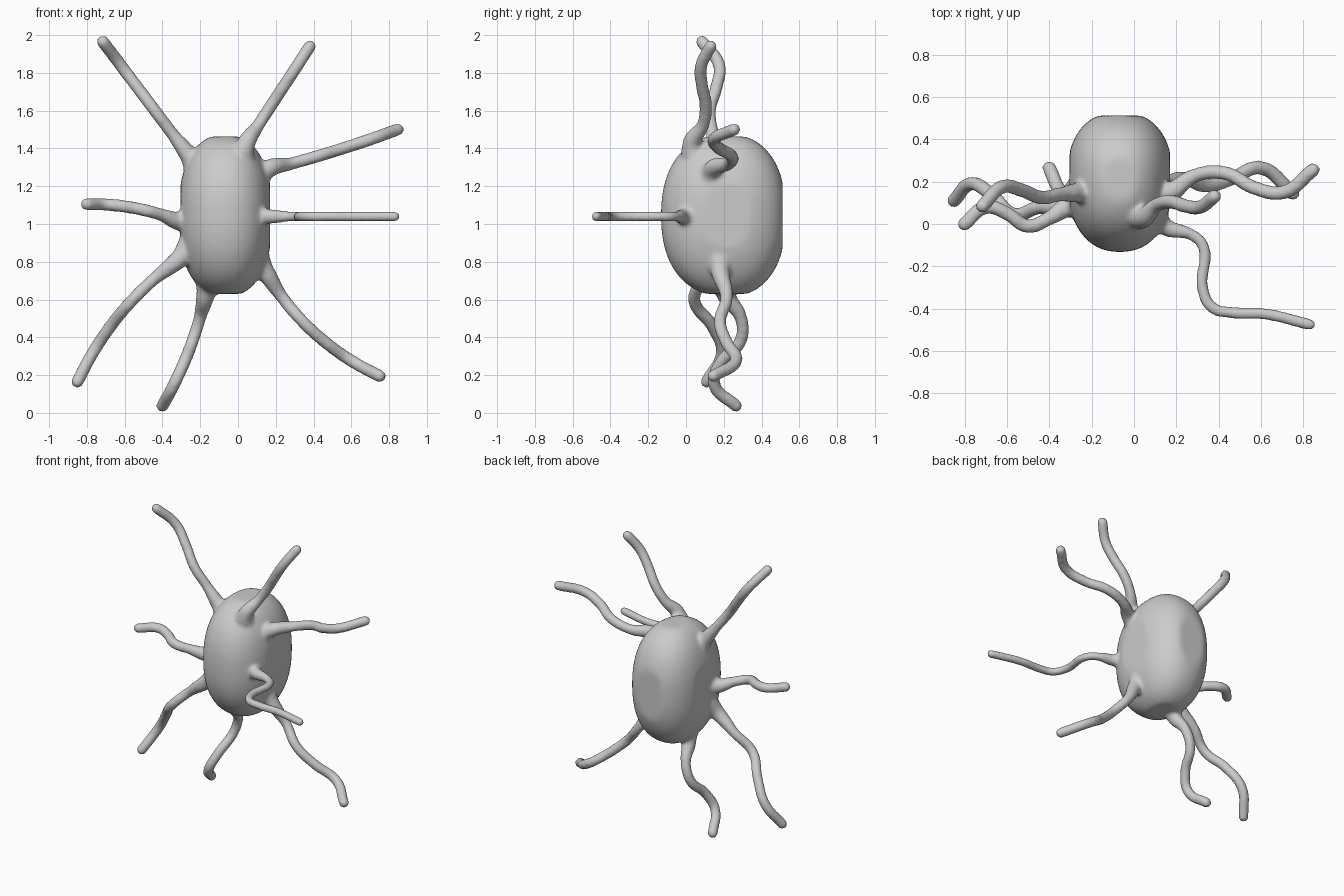
import bpy, bmesh
from mathutils import Vector

if "Cube" in bpy.data.objects:
    bpy.data.objects.remove(bpy.data.objects["Cube"])

CENTRE = Vector((-.067, .2, 1.045))

# Each arm seen from the front is a shallow arc: root x,z / tip x,z / sideways bend,
# and it waves in depth through evenly spaced y values
ARMS = {
    "arm_upper_left": ((-.255, 1.355), (-.715, 1.965), 0, (.15, .14, .125, .16, .175, .085)),
    "arm_upper_right": ((.04, 1.42), (.38, 1.94), 0, (.03, .09, .105, .085, .08, .13)),
    "arm_right_high": ((.15, 1.285), (.845, 1.50), .01, (.14, .23, .24, .17, .15, .255)),
    "arm_lower_right": ((.14, .755), (.75, .195), .065, (.18, .215, .18, .215, .265, .145)),
    "arm_bottom": ((-.17, .63), (-.40, .037), -.025, (.21, .29, .29, .185, .15, .265)),
    "arm_lower_left": ((-.31, .815), (-.85, .165), .055, (.08, .08, .045, .14, .19, .11)),
    "arm_left_mid": ((-.31, 1.015), (-.80, 1.105), .025, (.085, .025, -.01, .05, .08, 0)),
}


def wave_path(root, tip, bend, depths):
    a, b = Vector(root), Vector(tip)
    d = (b - a).normalized()
    side = Vector((d.y, -d.x))
    pts = []
    for i, y in enumerate(depths):
        t = i / (len(depths) - 1)
        p = a.lerp(b, t) + side * bend * 4 * t * (1 - t)
        pts.append(Vector((p.x, y, p.y)))
    return pts


def link(name, data):
    ob = bpy.data.objects.new(name, data)
    bpy.context.collection.objects.link(ob)
    return ob


def link_bmesh(name, bm):
    me = bpy.data.meshes.new(name)
    bm.to_mesh(me)
    bm.free()
    return link(name, me)


def make_body():
    # Rounded egg with softly flattened sides, back, top and bottom
    bm = bmesh.new()
    bmesh.ops.create_uvsphere(bm, u_segments=64, v_segments=40, radius=1)
    n = 2.3
    for v in bm.verts:
        d = v.co / sum(abs(c) ** n for c in v.co) ** (1 / n)
        x = max(-.237, min(.237, d.x * .25))
        y = min(.292, d.y * (.31 if d.y > 0 else .352))
        z = max(-.415, min(.418, d.z * .43))
        v.co = (x - .067, y + .22, z + 1.045)
    return link_bmesh("body", bm)


def make_arm(name, pts, r):
    # Tube along a smooth path, flared where it leaves the body
    pts = [pts[0] + (CENTRE - pts[0]).normalized() * .14] + pts
    cu = bpy.data.curves.new(name, "CURVE")
    cu.dimensions = "3D"
    cu.bevel_depth = r
    cu.bevel_resolution = 5
    cu.resolution_u = 12
    cu.use_fill_caps = True
    sp = cu.splines.new("BEZIER")
    sp.bezier_points.add(len(pts) - 1)
    for i, (bp, p) in enumerate(zip(sp.bezier_points, pts)):
        bp.co = p
        bp.handle_left_type = bp.handle_right_type = "AUTO"
        bp.radius = (3.0, 1.5)[i] if i < 2 else 1.0
    # Rounded tip
    bm = bmesh.new()
    bmesh.ops.create_icosphere(bm, subdivisions=3, radius=r)
    bmesh.ops.translate(bm, verts=bm.verts, vec=pts[-1])
    return [link(name, cu), link_bmesh(name + "_tip", bm)]


body = make_body()
parts = [body]
for name, spec in ARMS.items():
    parts += make_arm(name, wave_path(*spec), .034)

# The forward-reaching arm zigzags in one level plane
zigzag = [(.15, -.015), (.27, -.05), (.325, -.1), (.325, -.31),
          (.37, -.395), (.46, -.418), (.62, -.425), (.83, -.475)]
parts += make_arm("arm_right_mid", [Vector((x, y, 1.04)) for x, y in zigzag], .028)

# Fuse everything into one soft skin
bpy.ops.object.select_all(action="DESELECT")
for ob in parts:
    ob.select_set(True)
bpy.context.view_layer.objects.active = body
bpy.ops.object.convert(target="MESH")
for ob in parts:
    ob.select_set(True)
bpy.context.view_layer.objects.active = body
bpy.ops.object.join()
body.name = "octopus_body_with_arms"

fuse = body.modifiers.new("fuse", "REMESH")
fuse.mode = "VOXEL"
fuse.voxel_size = .012
fuse.use_smooth_shade = True
soften = body.modifiers.new("soften", "SMOOTH")
soften.factor = .5
soften.iterations = 8
